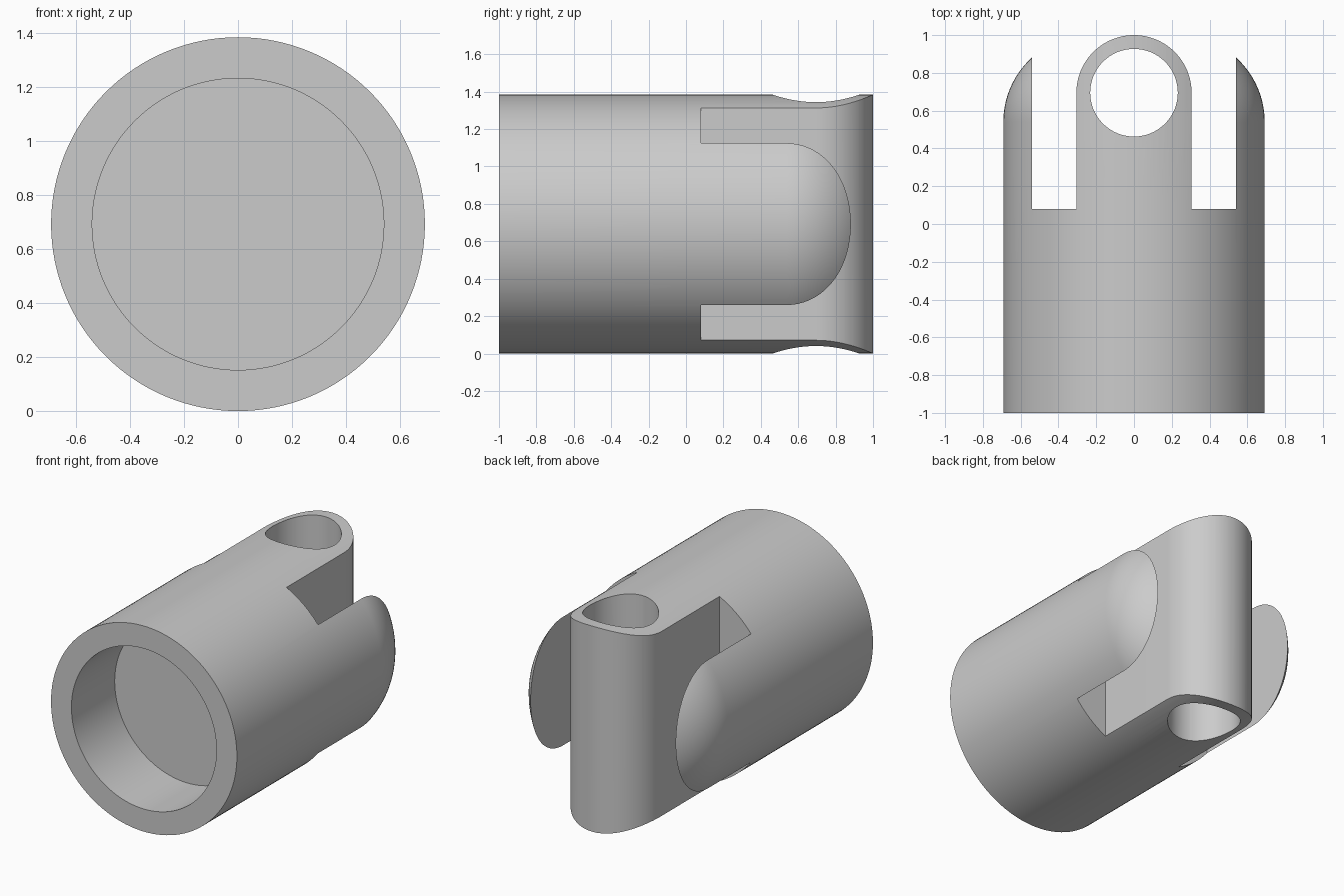
import bpy, bmesh
from math import sin, cos, pi, radians
from mathutils import Matrix, Vector

R = 0.692        # outer radius, also the height of the axis
BORE = 0.54      # socket radius and cheek inner face
ROUND = 0.46     # edge rounding of the cheeks and depth of the socket
TONGUE = 0.305   # half width of the tongue
SLOT = 0.08      # y of the slot floor
PIN = 1 - TONGUE # y of the pin hole
SEG = 128

if "Cube" in bpy.data.objects:
    bpy.data.objects.remove(bpy.data.objects["Cube"])

grey = bpy.data.materials.new("plain grey")
grey.use_nodes = True
colour = (0.6, 0.6, 0.6, 1)
grey.diffuse_color = colour
grey.node_tree.nodes["Principled BSDF"].inputs["Base Color"].default_value = colour


def make_object(name, bm):
    bmesh.ops.recalc_face_normals(bm, faces=bm.faces)
    mesh = bpy.data.meshes.new(name)
    bm.to_mesh(mesh)
    bm.free()
    mesh.materials.append(grey)
    obj = bpy.data.objects.new(name, mesh)
    bpy.context.collection.objects.link(obj)
    return obj


def lathe(name, profile):
    """Spin (radius, y) points about the horizontal axis."""
    bm = bmesh.new()
    verts = [bm.verts.new((r, y, R)) for r, y in profile]
    edges = [bm.edges.new(pair) for pair in zip(verts, verts[1:])]
    bmesh.ops.spin(bm, geom=verts + edges, cent=(0, 0, R), axis=(0, 1, 0),
                   angle=2 * pi, steps=SEG, use_merge=True)
    bmesh.ops.remove_doubles(bm, verts=bm.verts, dist=1e-5)
    return make_object(name, bm)


def upright_prism(name, outline):
    """Extrude an (x, y) outline through the full height and beyond."""
    bm = bmesh.new()
    face = bm.faces.new([bm.verts.new((x, y, -0.2)) for x, y in outline])
    top = bmesh.ops.extrude_face_region(bm, geom=[face])["geom"]
    bmesh.ops.translate(bm, vec=(0, 0, 2 * R + 0.4),
                        verts=[v for v in top if isinstance(v, bmesh.types.BMVert)])
    return make_object(name, bm)


def arc(cx, cy, r, start, end, steps):
    angles = [radians(start + (end - start) * i / steps) for i in range(steps + 1)]
    return [(cx + r * cos(a), cy + r * sin(a)) for a in angles]


def boolean(obj, tool, operation):
    mod = obj.modifiers.new(operation.lower(), 'BOOLEAN')
    mod.operation, mod.solver, mod.object = operation, 'EXACT', tool
    bpy.context.view_layer.objects.active = obj
    bpy.ops.object.modifier_apply(modifier=mod.name)
    bpy.data.objects.remove(tool)


# Socketed body with two rounded cheeks
body = lathe("body_with_cheeks",
             [(0, ROUND - 1), (BORE, ROUND - 1), (BORE, -1), (R, -1)]
             + arc(R - ROUND, 1 - ROUND, ROUND, 0, 90, 24) + [(0, 1)])
gap = upright_prism("gap_cutter", [(-BORE, SLOT), (BORE, SLOT), (BORE, 1.2), (-BORE, 1.2)])
boolean(body, gap, 'DIFFERENCE')

# Central tongue with a rounded end and a vertical pin hole
tongue = upright_prism("tongue", [(-TONGUE, SLOT), (TONGUE, SLOT)]
                       + arc(0, PIN, TONGUE, 0, 180, 48))
hole = upright_prism("hole_cutter", arc(0, PIN, 0.232, 0, 360, 64)[:-1])
boolean(tongue, hole, 'DIFFERENCE')
barrel = lathe("barrel_cutter", [(0, -1), (R, -1), (R, 1.2), (0, 1.2)])
boolean(tongue, barrel, 'INTERSECT')

# Smooth curves, keep the machined edges crisp
for obj in (body, tongue):
    bpy.ops.object.select_all(action='DESELECT')
    obj.select_set(True)
    bpy.context.view_layer.objects.active = obj
    bpy.ops.object.shade_smooth_by_angle(angle=radians(25))
